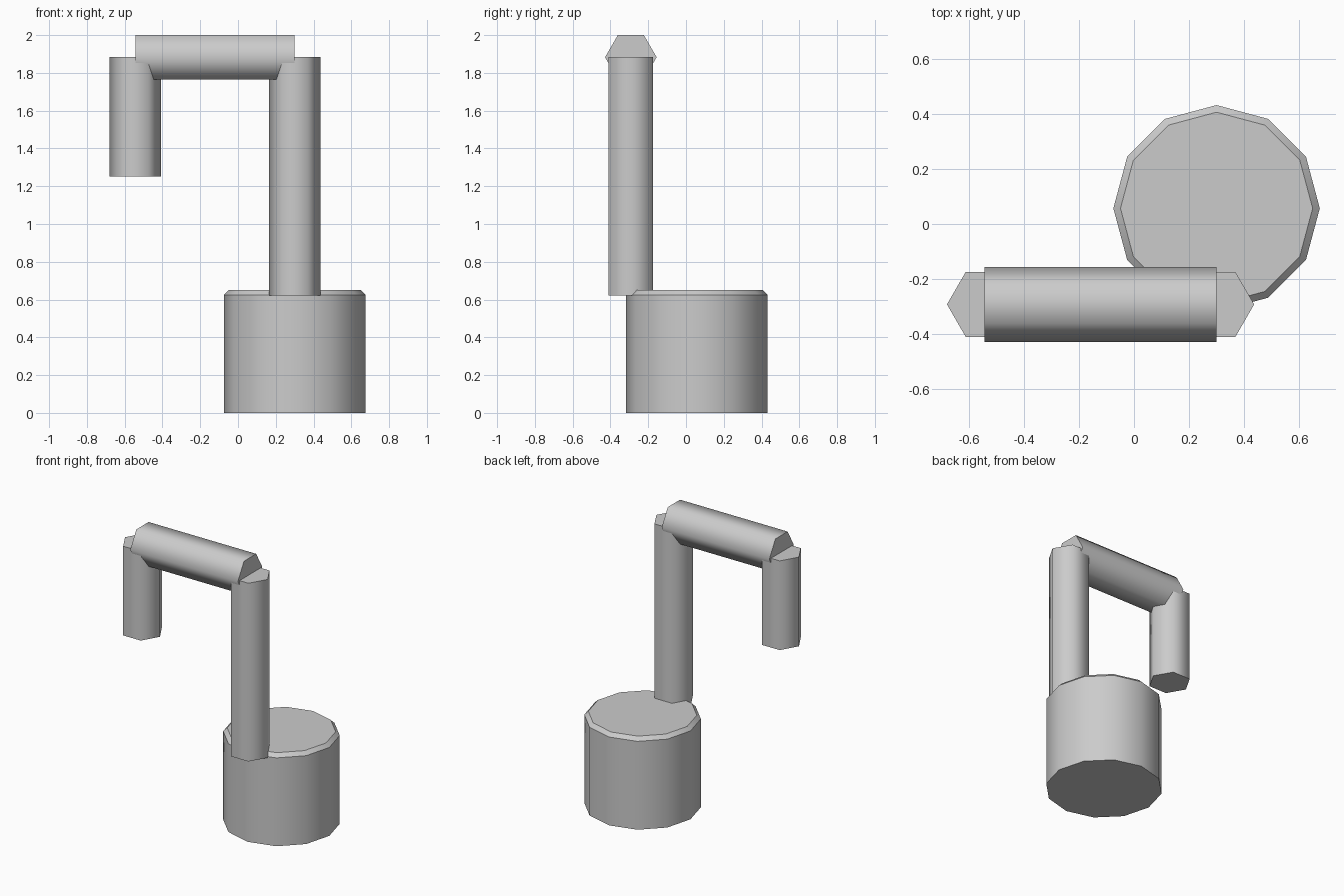
import bpy
import math

if "Cube" in bpy.data.objects:
    bpy.data.objects.remove(bpy.data.objects["Cube"])

grey = bpy.data.materials.new("light grey")
grey.diffuse_color = (0.6, 0.6, 0.6, 1.0)
grey.use_nodes = True
grey.node_tree.nodes["Principled BSDF"].inputs["Base Color"].default_value = grey.diffuse_color


def prism(name, sides, radius, length, center, rotation, angle):
    """Regular prism with smooth walls and sharp caps."""
    bpy.ops.mesh.primitive_cylinder_add(
        vertices=sides, radius=radius, depth=length,
        location=center, rotation=rotation)
    obj = bpy.context.object
    obj.name = name
    obj.data.materials.append(grey)
    bpy.ops.object.shade_smooth_by_angle(angle=math.radians(angle))
    return obj


HALF = math.pi / 2
TUBE = 0.1365      # hexagonal tube radius
Y = -0.292         # depth of the arm
ELBOW = 1.883      # height of the arm's joints

# Twelve-sided base drum
base = prism("base", 12, 0.375, 0.625, (0.30, 0.057, 0.3125), (0, 0, 0), 35)

# Chamfered lid: extrude the top cap upward and inward
bpy.ops.object.mode_set(mode='EDIT')
bpy.ops.mesh.select_all(action='DESELECT')
bpy.ops.object.mode_set(mode='OBJECT')
top = max(base.data.polygons, key=lambda p: p.center.z)
top.select = True
bpy.ops.object.mode_set(mode='EDIT')
bpy.ops.mesh.select_mode(type='FACE')
bpy.ops.mesh.inset(thickness=0.025, depth=0.025)
bpy.ops.object.mode_set(mode='OBJECT')
bpy.ops.object.shade_smooth_by_angle(angle=math.radians(35))

# Upright post, horizontal beam and hanging end
prism("post", 6, TUBE, ELBOW - 0.622, (0.30, Y, (ELBOW + 0.622) / 2),
      (0, 0, HALF), 65)
prism("beam", 6, TUBE, 0.842, (-0.122, Y, ELBOW), (0, HALF, 0), 65)
prism("hanging_end", 6, TUBE, ELBOW - 1.252, (-0.543, Y, (ELBOW + 1.252) / 2),
      (0, 0, HALF), 65)
